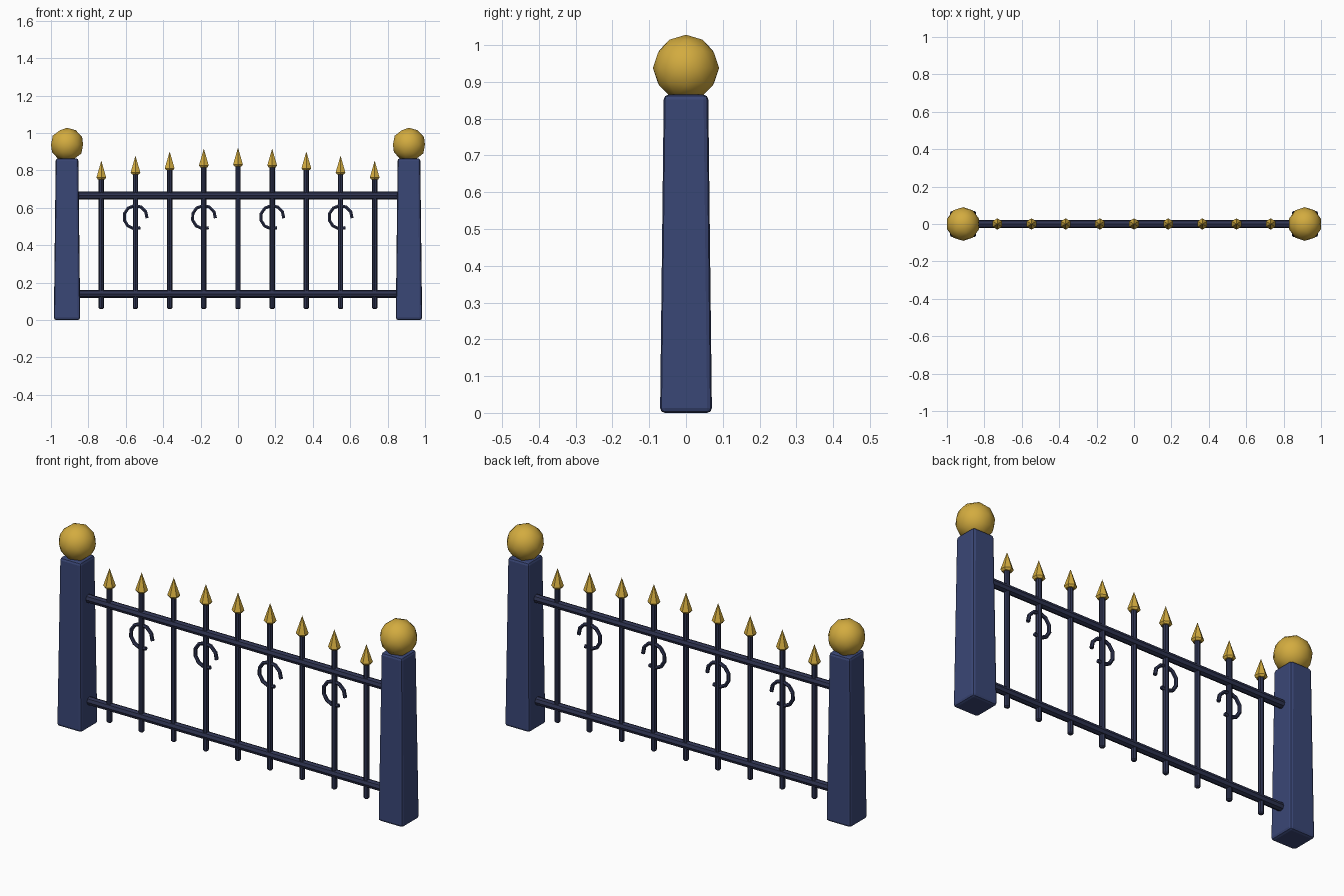
import bpy, bmesh, math
from mathutils import Matrix, Vector

if "Cube" in bpy.data.objects:
    bpy.data.objects.remove(bpy.data.objects["Cube"])


def material(name, rgb):
    m = bpy.data.materials.new(name)
    m.diffuse_color = (*rgb, 1)
    m.use_nodes = True
    m.node_tree.nodes["Principled BSDF"].inputs["Base Color"].default_value = m.diffuse_color
    return m


BLUE = material("post blue", (0.042, 0.062, 0.18))
IRON = material("dark iron", (0.027, 0.033, 0.08))
GOLD = material("gold", (0.65, 0.41, 0.05))


def add(name, bm, mat, smooth=None):
    bmesh.ops.recalc_face_normals(bm, faces=bm.faces)
    mesh = bpy.data.meshes.new(name)
    bm.to_mesh(mesh)
    bm.free()
    mesh.materials.append(mat)
    ob = bpy.data.objects.new(name, mesh)
    bpy.context.collection.objects.link(ob)
    if smooth:
        bpy.ops.object.select_all(action='DESELECT')
        ob.select_set(True)
        bpy.context.view_layer.objects.active = ob
        bpy.ops.object.shade_smooth_by_angle(angle=math.radians(smooth))
    return ob


def lathe(name, profile, sides, mat, matrix):
    """Closed faceted solid through (radius, height) rings along local z."""
    bm = bmesh.new()
    rings = []
    for r, z in profile:
        n = sides if r > 0 else 1
        rings.append([bm.verts.new(matrix @ Vector((
            r * math.sin(2 * math.pi * i / sides),
            r * math.cos(2 * math.pi * i / sides), z))) for i in range(n)])
    for a, b in zip(rings, rings[1:]):
        for i in range(sides):
            j = (i + 1) % sides
            if len(b) == 1:
                bm.faces.new((a[i], a[j], b[0]))
            else:
                bm.faces.new((a[i], a[j], b[j], b[i]))
    for ring in (rings[0], rings[-1]):
        if len(ring) > 1:
            bm.faces.new(ring)
    return add(name, bm, mat)


def rod(name, radius, length, chamfer, mat, matrix):
    c = chamfer
    return lathe(name, [(radius - c, 0), (radius, c), (radius, length - c),
                        (radius - c, length)], 8, mat, matrix)


POST_X = 0.914

for side, s in (("left", -1), ("right", 1)):
    # tapered post with softened edges
    bm = bmesh.new()
    bmesh.ops.create_cube(bm, size=1)
    for v in bm.verts:
        half = 0.0705 if v.co.z < 0 else 0.0605
        v.co = (s * POST_X + math.copysign(half, v.co.x),
                math.copysign(half, v.co.y), 0 if v.co.z < 0 else 0.865)
    bmesh.ops.bevel(bm, geom=bm.edges[:], offset=0.013, segments=2,
                    profile=0.5, affect='EDGES')
    add(side + "_post", bm, BLUE)

    # faceted ball finial
    bm = bmesh.new()
    bmesh.ops.create_icosphere(bm, subdivisions=2, radius=0.09,
                               matrix=Matrix.Translation((s * POST_X, 0, 0.938)))
    add(side + "_post_ball", bm, GOLD, 30)

# horizontal rails
for label, z in (("lower", 0.14), ("upper", 0.665)):
    rod(label + "_rail", 0.021, 1.72, 0.003, IRON,
        Matrix.Translation((-0.86, 0, z)) @ Matrix.Rotation(math.pi / 2, 4, 'Y'))

# upright bars with spear tips rising towards the middle
for i in range(-4, 5):
    x = 0.1827 * i
    tip = 0.852 + 0.07 * math.cos(i * math.pi / 8)
    base = tip - 0.1
    rod(f"bar_{i + 5}", 0.014, base + 0.01 - 0.06, 0.005, IRON,
        Matrix.Translation((x, 0, 0.06)))
    lathe(f"spear_tip_{i + 5}", [(0.022, 0), (0.030, 0.010), (0, 0.1)], 6, GOLD,
          Matrix.Translation((x, 0, base)))

# open ring scrolls on every second bar gap
for n, i in enumerate((-3, -1, 1, 3)):
    curve = bpy.data.curves.new(f"scroll_{n + 1}", 'CURVE')
    curve.dimensions = '3D'
    curve.bevel_depth = 0.0095
    curve.bevel_resolution = 1
    curve.use_fill_caps = True
    count = 10
    spline = curve.splines.new('POLY')
    spline.points.add(count - 1)
    for k, p in enumerate(spline.points):
        a = math.radians(-5 + 300 * k / (count - 1))
        p.co = (0.1827 * i + 0.062 * math.cos(a), 0,
                0.55 + 0.062 * math.sin(a), 1)
    spline.use_smooth = False
    curve.materials.append(IRON)
    ob = bpy.data.objects.new(f"scroll_{n + 1}", curve)
    bpy.context.collection.objects.link(ob)
